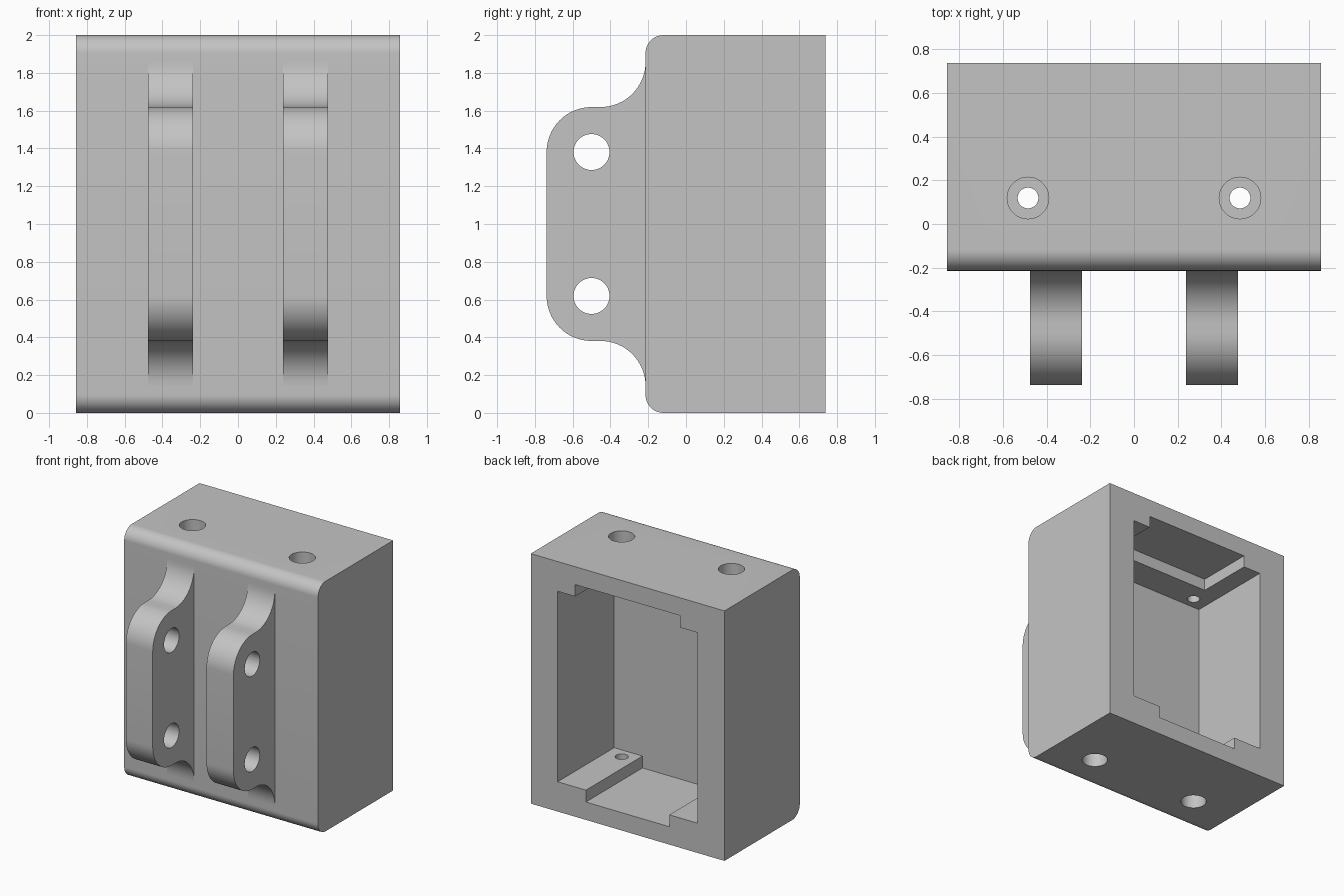
import bpy, bmesh, math
from mathutils import Vector

if "Cube" in bpy.data.objects:
    bpy.data.objects.remove(bpy.data.objects["Cube"], do_unlink=True)

MM = 2 / 42            # design unit: the block is 42 units tall
FRONT, BACK = -4.5 * MM, 15.5 * MM
HALF_W = 18 * MM

grey = bpy.data.materials.new("plain_grey")
grey.use_nodes = True
grey.diffuse_color = (0.55, 0.55, 0.55, 1)
grey.node_tree.nodes["Principled BSDF"].inputs["Base Color"].default_value = (0.55, 0.55, 0.55, 1)


def arc(cy, cz, r, start, end, steps=16):
    """Points along a circular arc, angles in degrees."""
    angles = [math.radians(start + (end - start) * i / steps) for i in range(steps + 1)]
    return [(cy + r * math.cos(a), cz + r * math.sin(a)) for a in angles]


def extrude(name, profile, axis, low, high):
    """Prism from a 2D profile: (y, z) along X, (x, z) along Y, (x, y) along Z."""
    bm = bmesh.new()
    place = {"X": lambda a, b: (low, a, b), "Y": lambda a, b: (a, low, b),
             "Z": lambda a, b: (a, b, low)}[axis]
    face = bm.faces.new([bm.verts.new(place(a, b)) for a, b in profile])
    moved = bmesh.ops.extrude_face_region(bm, geom=[face])["geom"]
    shift = Vector([high - low if axis == k else 0 for k in "XYZ"])
    bmesh.ops.translate(bm, vec=shift,
                        verts=[v for v in moved if isinstance(v, bmesh.types.BMVert)])
    bmesh.ops.recalc_face_normals(bm, faces=bm.faces)
    mesh = bpy.data.meshes.new(name)
    bm.to_mesh(mesh)
    bm.free()
    mesh.materials.append(grey)
    obj = bpy.data.objects.new(name, mesh)
    bpy.context.collection.objects.link(obj)
    return obj


def circle(a, b, r):
    return arc(a, b, r, 0, 360, 48)[:-1]


def rect(a0, a1, b0, b1):
    return [(a0, b0), (a1, b0), (a1, b1), (a0, b1)]


def carve(obj, cutters):
    """Subtract the cutters, then smooth the curved faces only."""
    bpy.ops.object.select_all(action="DESELECT")
    bpy.context.view_layer.objects.active = obj
    obj.select_set(True)
    for cutter in cutters:
        cutter.hide_render = True
        mod = obj.modifiers.new("cut", "BOOLEAN")
        mod.operation, mod.solver, mod.object = "DIFFERENCE", "EXACT", cutter
        bpy.ops.object.modifier_apply(modifier=mod.name)
        bpy.data.objects.remove(cutter, do_unlink=True)
    bpy.ops.object.shade_smooth_by_angle(angle=math.radians(30))


# Housing block, rounded along its two front edges
R = 2 * MM
profile = ([(BACK, 0), (BACK, 2)] + arc(FRONT + R, 2 - R, R, 90, 180)
           + arc(FRONT + R, R, R, 180, 270))
housing = extrude("housing", profile, "X", -HALF_W, HALF_W)

# Pocket open at the back, with a full-depth channel in its floor
side, slot = 13 * MM, 7.75 * MM
floor, ceiling, step = 5 * MM, 2 - 5 * MM, 2 * MM
pocket = [(-side, ceiling), (-side, floor), (-slot, floor), (-slot, floor - step),
          (slot, floor - step), (slot, floor), (side, floor), (side, ceiling)]
cutters = [extrude("pocket_cutter", pocket, "Y", FRONT + 5 * MM, BACK + 0.1)]

# Shallow recess in the pocket ceiling, near the back
recess = rect(-9.75 * MM, 9.75 * MM, ceiling - 0.05, ceiling + step)
cutters.append(extrude("recess_cutter", recess, "Y", 5.8 * MM, BACK + 0.2))

# Counterbored screw holes in the top and bottom walls
for x in (-10.2 * MM, 10.2 * MM):
    y = 2.5 * MM
    for wide, low, high in ((True, 2 - 3 * MM, 2.1), (True, -0.1, 3 * MM),
                            (False, ceiling - 0.05, 2.05), (False, -0.05, floor + 0.05)):
        cutters.append(extrude("screw_cutter", circle(x, y, (2 if wide else 1) * MM),
                               "Z", low, high))
carve(housing, cutters)

# Two mounting lugs with flared roots and pin holes
nose, LR = -15.5 * MM, 5 * MM
root = FRONT + 0.03
upper = ([(root, 1 + 18 * MM)] + arc(FRONT - LR, 1 + 18 * MM, LR, 0, -90)
         + arc(nose + LR, 1 + 8 * MM, LR, 90, 180))
lug_profile = upper + [(y, 2 - z) for y, z in reversed(upper)]
for name, x in (("right_lug", -10 * MM), ("left_lug", 5 * MM)):
    lug = extrude(name, lug_profile, "X", x, x + 5 * MM)
    carve(lug, [extrude("pin_cutter", circle(nose + LR, 1 + s * 8 * MM, 2 * MM),
                        "X", x - 0.1, x + 5 * MM + 0.1) for s in (-1, 1)])
